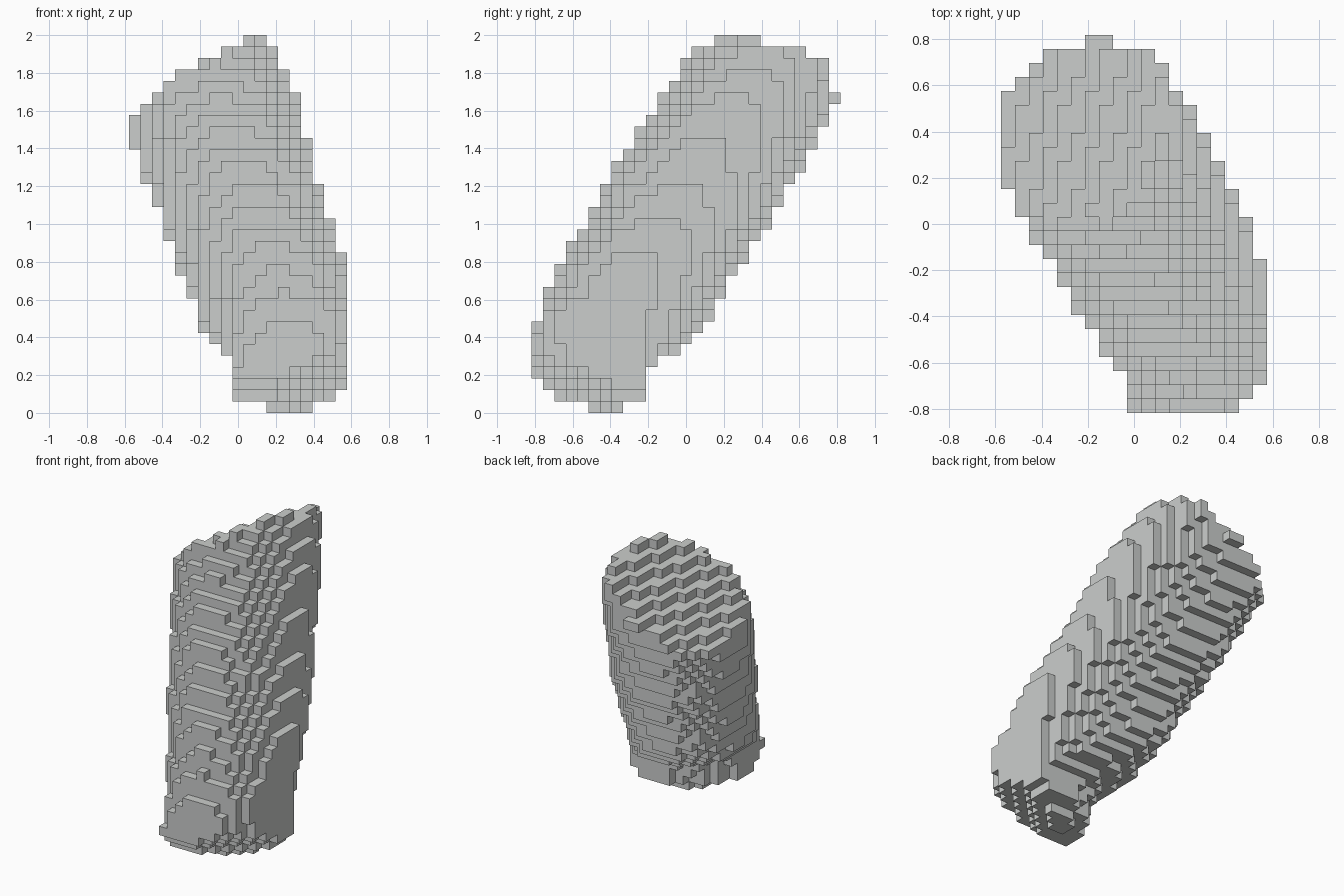
import bpy, bmesh

cube = bpy.data.objects.get("Cube")
if cube:
    bpy.data.objects.remove(cube, do_unlink=True)

# Block grid
V = 2 / 33
NX, NY, NZ = 19, 27, 33

# Leaning body: height, left, right, front and back limit of the oval section,
# and its diagonal skew
SECTIONS = [
    (0.03, 0.14, 0.40, -0.53, -0.33, 0.45),
    (0.09, -0.04, 0.52, -0.71, -0.21, 0.65),
    (0.16, -0.04, 0.58, -0.77, -0.20, 0.52),
    (0.22, -0.04, 0.59, -0.83, -0.19, 0.35),
    (0.28, -0.04, 0.59, -0.84, -0.14, 0.15),
    (0.34, -0.09, 0.59, -0.84, -0.03, 0.00),
    (0.40, -0.15, 0.59, -0.83, 0.04, -0.10),
    (0.52, -0.22, 0.59, -0.78, 0.13, -0.20),
    (0.70, -0.28, 0.58, -0.70, 0.23, -0.20),
    (0.85, -0.34, 0.55, -0.635, 0.33, -0.20),
    (1.00, -0.40, 0.50, -0.545, 0.44, -0.20),
    (1.20, -0.47, 0.435, -0.435, 0.55, -0.20),
    (1.40, -0.55, 0.38, -0.32, 0.67, -0.20),
    (1.60, -0.62, 0.335, -0.175, 0.78, -0.20),
    (1.80, -0.69, 0.26, -0.03, 0.865, -0.20),
    (2.00, -0.76, 0.145, 0.09, 0.94, -0.20),
]
SQUARENESS = 0.3  # fuller corners at the back and around the foot


def section(z):
    """Limits and skew of the oval at height z."""
    for a, b in zip(SECTIONS, SECTIONS[1:]):
        if z <= b[0]:
            t = (z - a[0]) / (b[0] - a[0])
            return [p + (q - p) * t for p, q in zip(a[1:], b[1:])]


def inside(i, j, k):
    x, y, z = (i + 0.5 - NX / 2) * V, (j + 0.5 - NY / 2) * V, (k + 0.5) * V
    if z > 1.992 + 0.66 * x - 0.25 * y:  # slanted flat top
        return False
    if z < -0.40 + 0.57 * (x - y):  # slanted flat bottom
        return False
    xl, xr, yl, yr, skew = section(z)
    u = (2 * x - xl - xr) / (xr - xl)
    v = (2 * y - yl - yr) / (yr - yl)
    if max(abs(u), abs(v)) > 1:
        return False
    fill = SQUARENESS if v > 0 or z < 0.6 else 0
    return u * u - 2 * skew * u * v + v * v - fill * u * u * v * v <= 1 - skew * skew


blocks = {(i, j, k) for i in range(NX) for j in range(NY)
          for k in range(NZ) if inside(i, j, k)}

# Skin: one square wherever a block meets empty space
bm = bmesh.new()
corners = {}


def corner(p):
    if p not in corners:
        corners[p] = bm.verts.new(((p[0] - NX / 2) * V, (p[1] - NY / 2) * V, p[2] * V))
    return corners[p]


for block in sorted(blocks):
    for axis in range(3):
        for side in (0, 1):
            near = list(block)
            near[axis] += 2 * side - 1
            if tuple(near) in blocks:
                continue
            loop = []
            for s, t in ((0, 0), (1, 0), (1, 1), (0, 1)):
                p = list(block)
                p[axis] += side
                p[(axis + 1) % 3] += s
                p[(axis + 2) % 3] += t
                loop.append(corner(tuple(p)))
            bm.faces.new(loop if side else loop[::-1])

mesh = bpy.data.meshes.new("leaning_block_column")
bm.to_mesh(mesh)
bm.free()

# Plain grey colour
grey = bpy.data.materials.new("stone grey")
grey.use_nodes = True
colour = (0.60, 0.615, 0.605, 1)
grey.diffuse_color = colour
grey.node_tree.nodes["Principled BSDF"].inputs["Base Color"].default_value = colour
mesh.materials.append(grey)

column = bpy.data.objects.new("leaning_block_column", mesh)
bpy.context.collection.objects.link(column)
